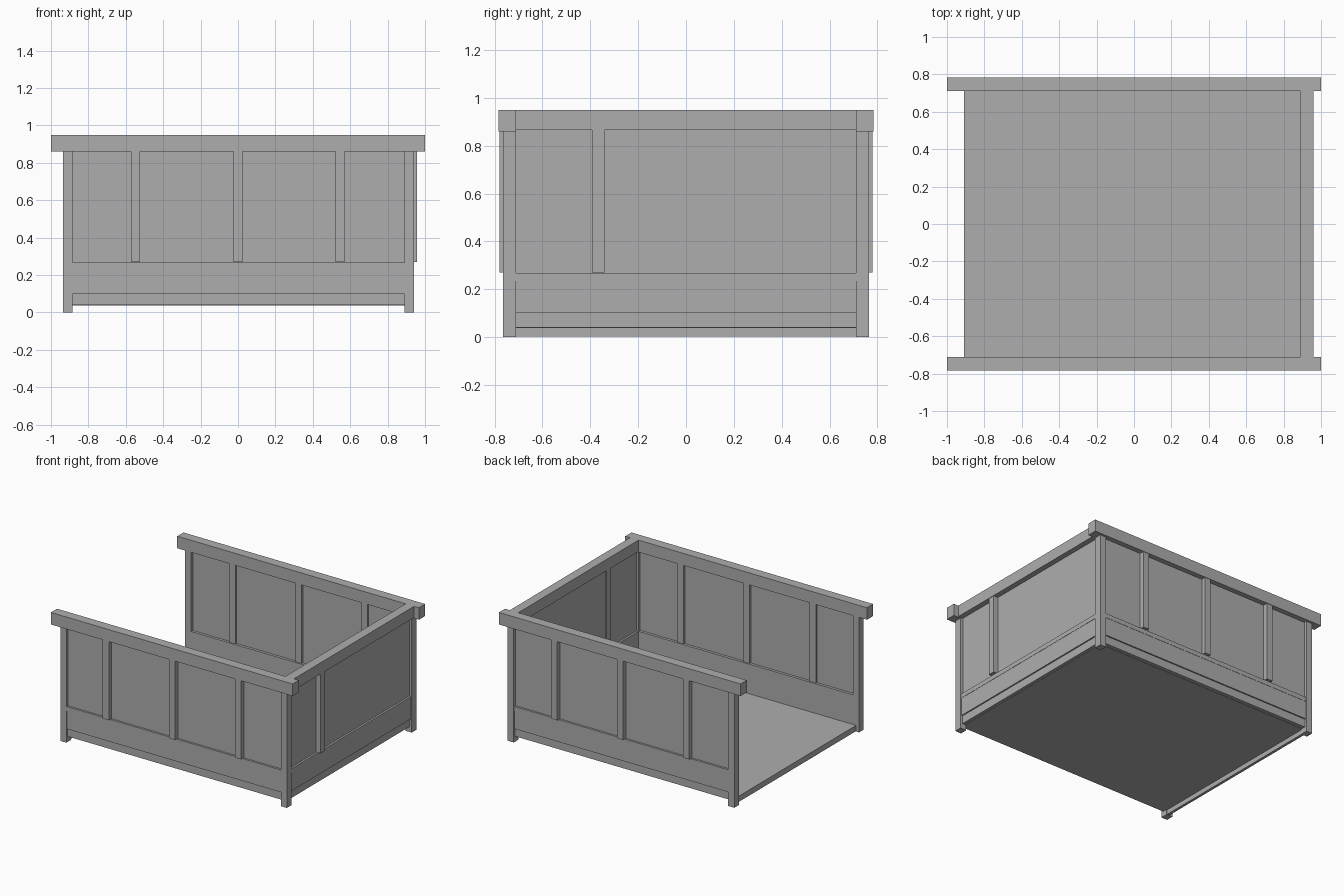
import bpy
import bmesh
from mathutils import Vector

cube = bpy.data.objects.get("Cube")
if cube:
    bpy.data.objects.remove(cube, do_unlink=True)

# Single plain grey finish
grey = bpy.data.materials.new("plain_grey")
grey.use_nodes = True
colour = (0.42, 0.42, 0.42, 1)
grey.diffuse_color = colour
grey.node_tree.nodes["Principled BSDF"].inputs["Base Color"].default_value = colour


def box(name, x, y, z):
    """Box spanning the given (low, high) ranges."""
    low = Vector(min(r) for r in (x, y, z))
    high = Vector(max(r) for r in (x, y, z))
    bm = bmesh.new()
    bmesh.ops.create_cube(bm, size=1)
    for v in bm.verts:
        v.co = (low + high) / 2 + v.co * (high - low)
    mesh = bpy.data.meshes.new(name)
    bm.to_mesh(mesh)
    bm.free()
    mesh.materials.append(grey)
    obj = bpy.data.objects.new(name, mesh)
    bpy.context.collection.objects.link(obj)
    return obj


# Horizontal wall members: name, inner and outer setback from the post face, heights
MEMBERS = [
    ("panel", 0.035, 0.02, (0.265, 0.87)),
    ("ledge_rail", 0.055, 0.005, (0.235, 0.268)),
    ("lower_board", 0.055, 0.007, (0.1, 0.235)),
    ("base_board", 0.055, 0.017, (0.04, 0.1)),
]
POST_Y, POST_X = 0.765, 0.94
INNER_Y, INNER_X = 0.71, 0.89
STILE_Z = (0.27, 0.865)

# Front and back walls
for side, s in (("front", -1), ("back", 1)):
    for name, inner, outer, z in MEMBERS:
        box(f"{side}_{name}", (-INNER_X, INNER_X),
            (s * (POST_Y - inner), s * (POST_Y - outer)), z)
    for x in (-0.548, 0, 0.545):
        box(f"{side}_stile", (x - 0.025, x + 0.025), (s * 0.78, s * 0.715), STILE_Z)
    for x in (-0.91, 0.915):
        box(f"{side}_corner_post", (x - 0.025, x + 0.025),
            (s * POST_Y, s * INNER_Y), (0, 0.86))
    box(f"{side}_top_rail", (-1, 1), (s * 0.783, s * INNER_Y), (0.86, 0.95))

# Closed end wall
for name, inner, outer, z in MEMBERS:
    box(f"end_{name}", (POST_X - min(inner, 0.05), POST_X - outer),
        (-INNER_Y, INNER_Y), z)
box("end_stile", (0.895, 0.957), (-0.392, -0.34), STILE_Z)
box("end_top_rail", (INNER_X, 0.96), (-INNER_Y, INNER_Y), (0.865, 0.95))

# Floor and the low sill under the open end
box("floor", (-0.91, 0.9), (-0.72, 0.72), (0.038, 0.046))
box("open_end_sill", (-0.91, -0.89), (-INNER_Y, INNER_Y), (0.003, 0.04))
